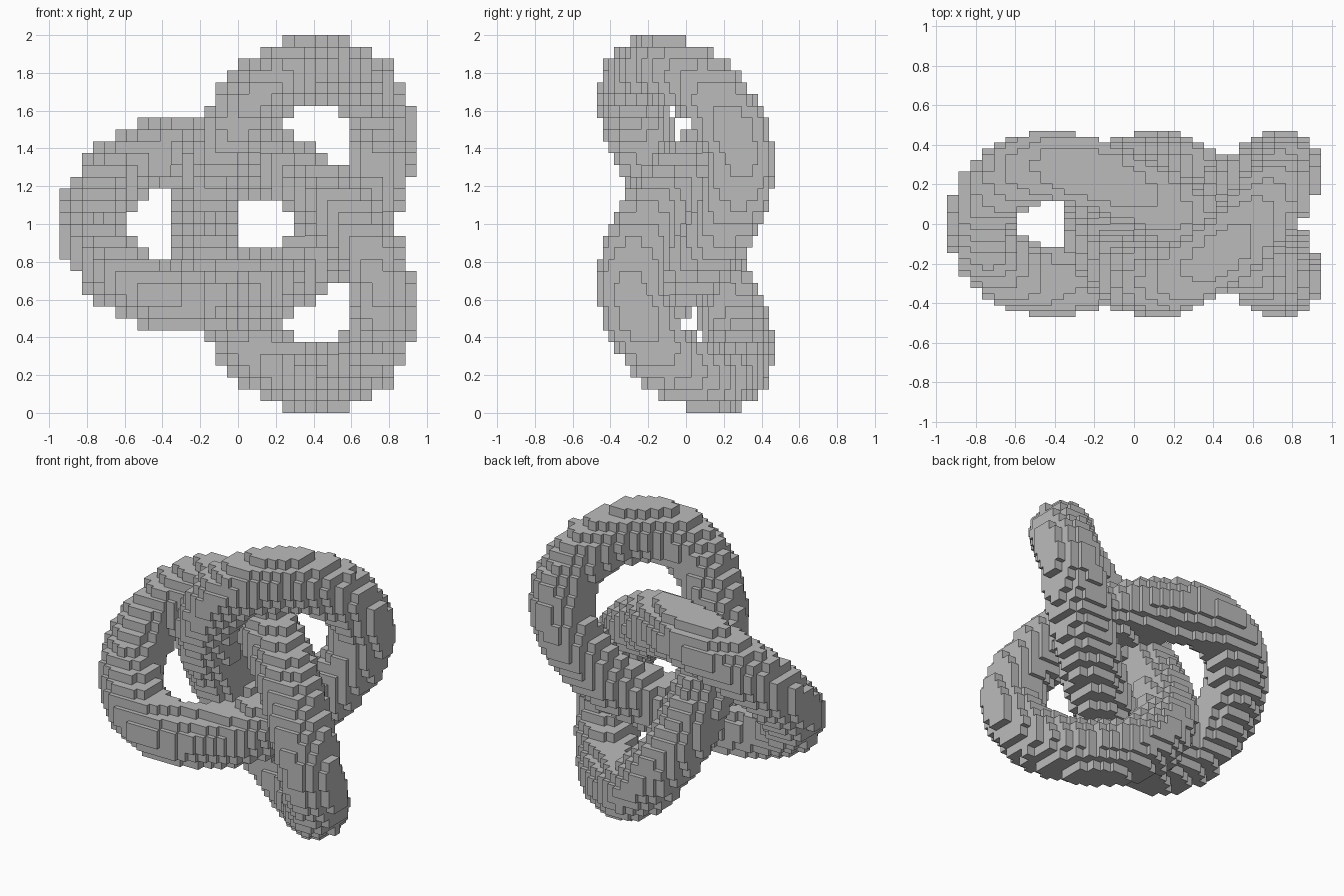
import bpy
import math
from mathutils import Vector, kdtree

cube = bpy.data.objects.get("Cube")
if cube:
    bpy.data.objects.remove(cube, do_unlink=True)

N = 32                                  # blocks along each axis
LOW = Vector((-0.945, -0.47, 0.0))      # corner of the block grid
SIZE = Vector((1.89, 0.94, 2.0))
TUBE = 0.182                            # radius of the knotted tube
SAMPLES = 600

# Fit the trefoil centre line inside the grid, one tube radius from its sides
sx = (SIZE.x - 2 * TUBE) / 5.0625
sy = SIZE.y / 2 - TUBE
sz = (SIZE.z / 2 - TUBE) / 2.736
cx = LOW.x + TUBE + 3 * sx


def centre_line(t):
    return Vector((cx + sx * (math.cos(t) - 2 * math.cos(2 * t)),
                   -sy * math.sin(3 * t),
                   1 + sz * (math.sin(t) + 2 * math.sin(2 * t))))


tree = kdtree.KDTree(SAMPLES)
for i in range(SAMPLES):
    tree.insert(centre_line(math.tau * i / SAMPLES), i)
tree.balance()


def grid_point(i, j, k):
    return LOW + Vector((SIZE.x * i, SIZE.y * j, SIZE.z * k)) / N


# Blocks whose centres lie in the tube
solid = {(i, j, k) for i in range(N) for j in range(N) for k in range(N)
         if tree.find(grid_point(i + 0.5, j + 0.5, k + 0.5))[2] <= TUBE}

# Outer faces of the blocks
index, verts, faces = {}, [], []


def vertex(corner):
    if corner not in index:
        index[corner] = len(verts)
        verts.append(grid_point(*corner))
    return index[corner]


for cell in sorted(solid):
    for axis in range(3):
        for side in (0, 1):
            neighbour = list(cell)
            neighbour[axis] += 2 * side - 1
            if tuple(neighbour) in solid:
                continue
            ring = []
            for u, v in ((0, 0), (1, 0), (1, 1), (0, 1)):
                corner = list(cell)
                corner[axis] += side
                corner[(axis + 1) % 3] += u
                corner[(axis + 2) % 3] += v
                ring.append(vertex(tuple(corner)))
            faces.append(ring if side else ring[::-1])

mesh = bpy.data.meshes.new("block_knot")
mesh.from_pydata(verts, [], faces)
mesh.update()
knot = bpy.data.objects.new("block_knot", mesh)
bpy.context.scene.collection.objects.link(knot)

# Single plain grey
grey = bpy.data.materials.new("light_grey")
grey.use_nodes = True
colour = (0.5, 0.5, 0.5, 1.0)
grey.diffuse_color = colour
grey.node_tree.nodes["Principled BSDF"].inputs["Base Color"].default_value = colour
mesh.materials.append(grey)
